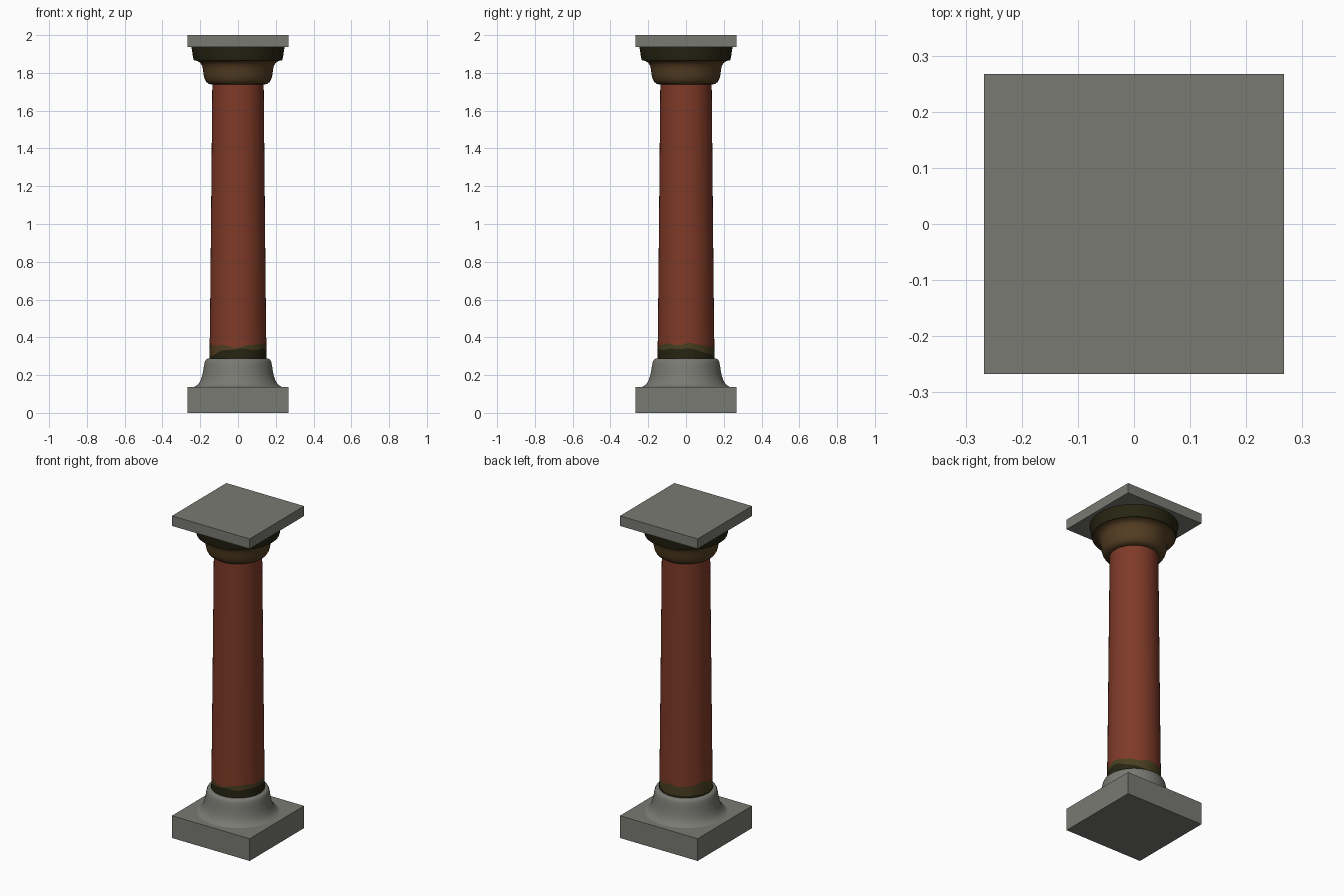
import bpy, bmesh, math
from math import sin, cos, pi

if "Cube" in bpy.data.objects:
    bpy.data.objects.remove(bpy.data.objects["Cube"])

SEG = 64


def material(name, r, g, b):
    m = bpy.data.materials.new(name)
    m.diffuse_color = (r, g, b, 1)
    m.use_nodes = True
    m.node_tree.nodes["Principled BSDF"].inputs["Base Color"].default_value = m.diffuse_color
    return m


stone = material("grey stone", 0.19, 0.195, 0.17)
red = material("red paint", 0.21, 0.042, 0.021)
brown = material("brown paint", 0.088, 0.047, 0.016)
olive = material("olive stain", 0.066, 0.050, 0.015)
dark = material("dark olive", 0.020, 0.018, 0.006)


def finish(name, bm, mats, smooth=True):
    bmesh.ops.recalc_face_normals(bm, faces=bm.faces)
    me = bpy.data.meshes.new(name)
    bm.to_mesh(me)
    bm.free()
    ob = bpy.data.objects.new(name, me)
    bpy.context.collection.objects.link(ob)
    for m in mats:
        me.materials.append(m)
    if smooth:
        bpy.ops.object.select_all(action='DESELECT')
        ob.select_set(True)
        bpy.context.view_layer.objects.active = ob
        bpy.ops.object.shade_smooth_by_angle(angle=math.radians(35))
    return ob


def lathe(name, rows, mats, pick=lambda row, a: 0):
    """Revolve (radius, height) rows; a height may be a function of angle."""
    bm = bmesh.new()
    angles = [2 * pi * i / SEG for i in range(SEG)]
    rings = []
    for r, z in rows:
        rings.append([bm.verts.new((r * cos(a), r * sin(a), z(a) if callable(z) else z))
                      for a in angles])
    for k in range(len(rings) - 1):
        lo, hi = rings[k], rings[k + 1]
        for i in range(SEG):
            j = (i + 1) % SEG
            f = bm.faces.new((lo[i], lo[j], hi[j], hi[i]))
            f.material_index = pick(k, angles[i])
    bm.faces.new(rings[0])
    bm.faces.new(rings[-1]).material_index = pick(len(rows) - 2, 0)
    return finish(name, bm, mats)


def slab(name, half, z0, z1):
    bm = bmesh.new()
    bmesh.ops.create_cube(bm, size=1)
    for v in bm.verts:
        v.co = (v.co.x * 2 * half, v.co.y * 2 * half, z1 if v.co.z > 0 else z0)
    return finish(name, bm, [stone], smooth=False)


# Square plinth and top slab
slab("plinth", 0.267, 0, 0.138)
slab("top_slab", 0.267, 1.938, 2.0)

# Flared round base
lathe("flared_base", [(0.236, 0.136), (0.225, 0.141), (0.213, 0.15), (0.203, 0.163),
                      (0.195, 0.18), (0.189, 0.2), (0.184, 0.225), (0.18, 0.25),
                      (0.176, 0.27), (0.171, 0.281), (0.162, 0.287)], [stone])


# Tapered shaft with a wavy stained band at the foot
def dark_edge(a):
    return 0.318 + 0.024 * cos(a + pi / 4) + 0.007 * sin(3 * a + 1) + 0.003 * sin(8 * a)


def stain_edge(a):
    return 0.359 + 0.007 * sin(2 * a + 2) + 0.005 * sin(5 * a) + 0.003 * sin(9 * a + 1)


def shaft_colour(row, a):
    if row == 0:
        return 3
    if row == 1:
        return 1 if pi < a < 1.5 * pi else 2
    return 0


lathe("shaft", [(0.151, 0.28), (0.1505, dark_edge), (0.15, stain_edge), (0.148, 0.5),
                (0.143, 1.0), (0.136, 1.745)], [red, brown, olive, dark], shaft_colour)

# Rounded lower capital
lathe("capital_bowl", [(0.138, 1.738), (0.155, 1.742), (0.168, 1.752), (0.176, 1.767),
                       (0.181, 1.785), (0.184, 1.805), (0.187, 1.825), (0.192, 1.842),
                       (0.201, 1.855), (0.215, 1.863), (0.232, 1.867)], [brown])

# Dark flaring upper capital
lathe("capital_rim", [(0.2, 1.866), (0.234, 1.866), (0.238, 1.882), (0.243, 1.915),
                      (0.247, 1.938)], [dark])
